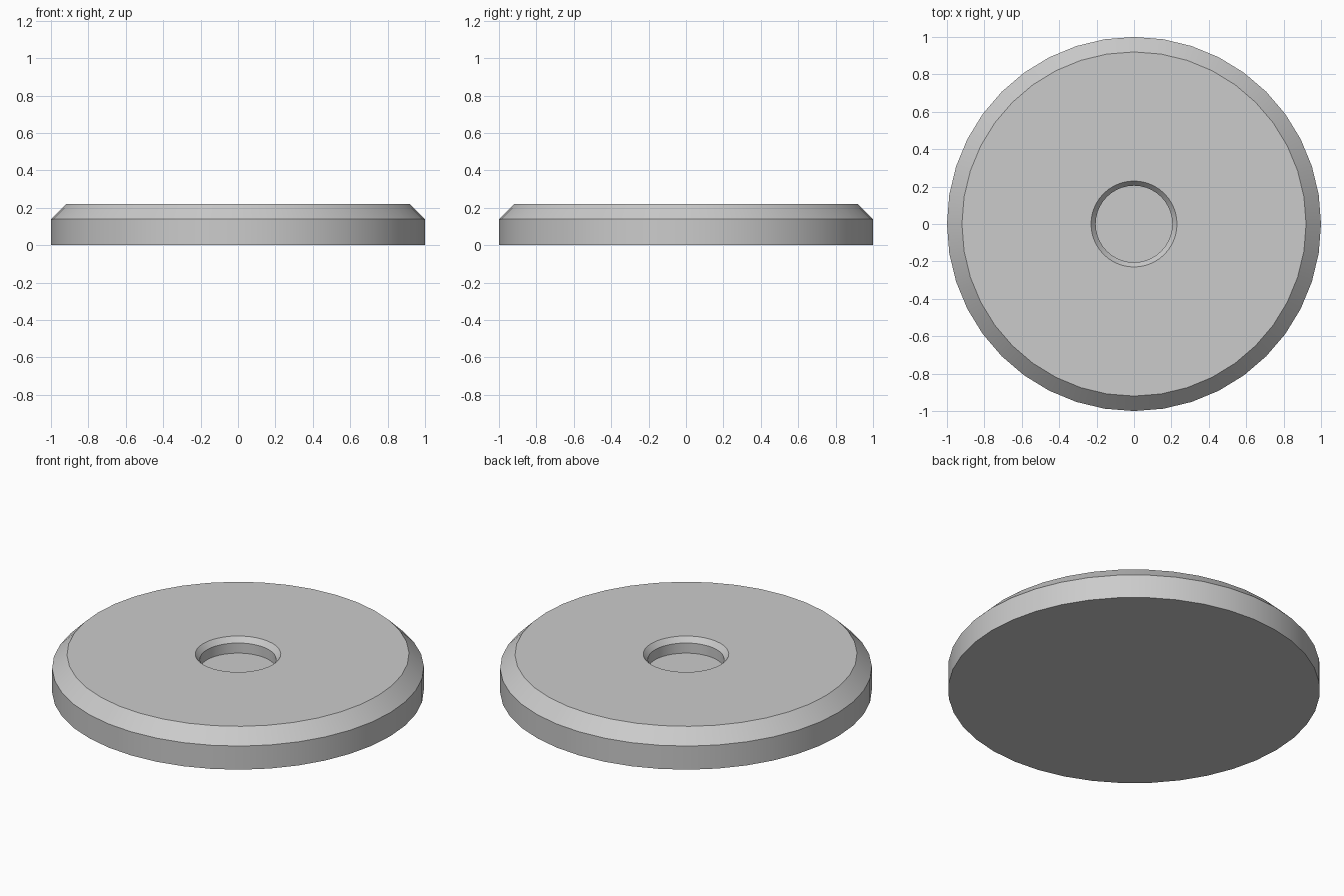
import bpy, bmesh, math

if "Cube" in bpy.data.objects:
    bpy.data.objects.remove(bpy.data.objects["Cube"])

SEGMENTS = 40


def lathe(name, profile):
    """Revolve an (r, z) profile about z; the two ends are capped by flat faces."""
    bm = bmesh.new()
    rings = []
    for r, z in profile:
        rings.append([bm.verts.new((r * math.cos(a), r * math.sin(a), z))
                      for a in (2 * math.pi * i / SEGMENTS for i in range(SEGMENTS))])
    for low, high in zip(rings, rings[1:]):
        for i in range(SEGMENTS):
            j = (i + 1) % SEGMENTS
            bm.faces.new((low[i], low[j], high[j], high[i]))
    bm.faces.new(rings[0][::-1])
    bm.faces.new(rings[-1])
    bmesh.ops.recalc_face_normals(bm, faces=bm.faces)
    mesh = bpy.data.meshes.new(name)
    bm.to_mesh(mesh)
    bm.free()
    obj = bpy.data.objects.new(name, mesh)
    bpy.context.collection.objects.link(obj)
    bpy.context.view_layer.objects.active = obj
    obj.select_set(True)
    bpy.ops.object.shade_smooth_by_angle(angle=math.radians(30))
    obj.select_set(False)
    return obj


# Flat disc: straight side, chamfered rim, central recess with chamfered lip
lathe("round_base", [
    (1.0, 0.0), (1.0, 0.14), (0.92, 0.22),
    (0.23, 0.22), (0.205, 0.19), (0.205, 0.13),
])
